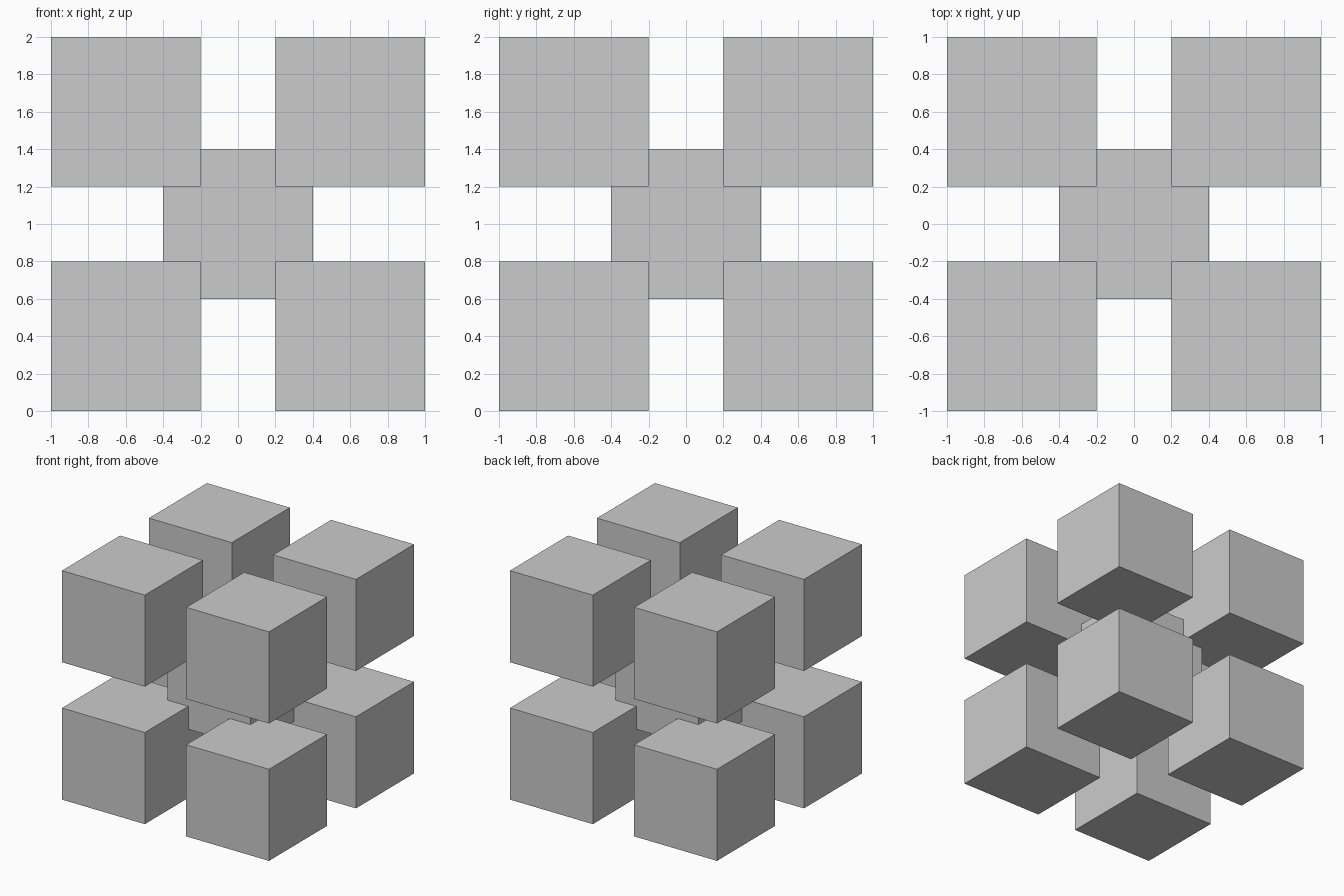
import bpy
from itertools import product

if "Cube" in bpy.data.objects:
    bpy.data.objects.remove(bpy.data.objects["Cube"])

SIZE = 0.8      # edge length of every cube
OFFSET = 0.6    # corner cube centre distance along each axis
MID_Z = 1.0


def add_cube(name, x, y, z):
    bpy.ops.mesh.primitive_cube_add(size=SIZE, location=(x, y, z))
    bpy.context.object.name = name


# Central cube, its corners set into the eight outer cubes
add_cube("center_cube", 0, 0, MID_Z)

# Eight corner cubes
sides = {-1: ("left", "front", "lower"), 1: ("right", "back", "upper")}
for sx, sy, sz in product((-1, 1), repeat=3):
    name = f"{sides[sz][2]}_{sides[sy][1]}_{sides[sx][0]}_cube"
    add_cube(name, sx * OFFSET, sy * OFFSET, MID_Z + sz * OFFSET)
